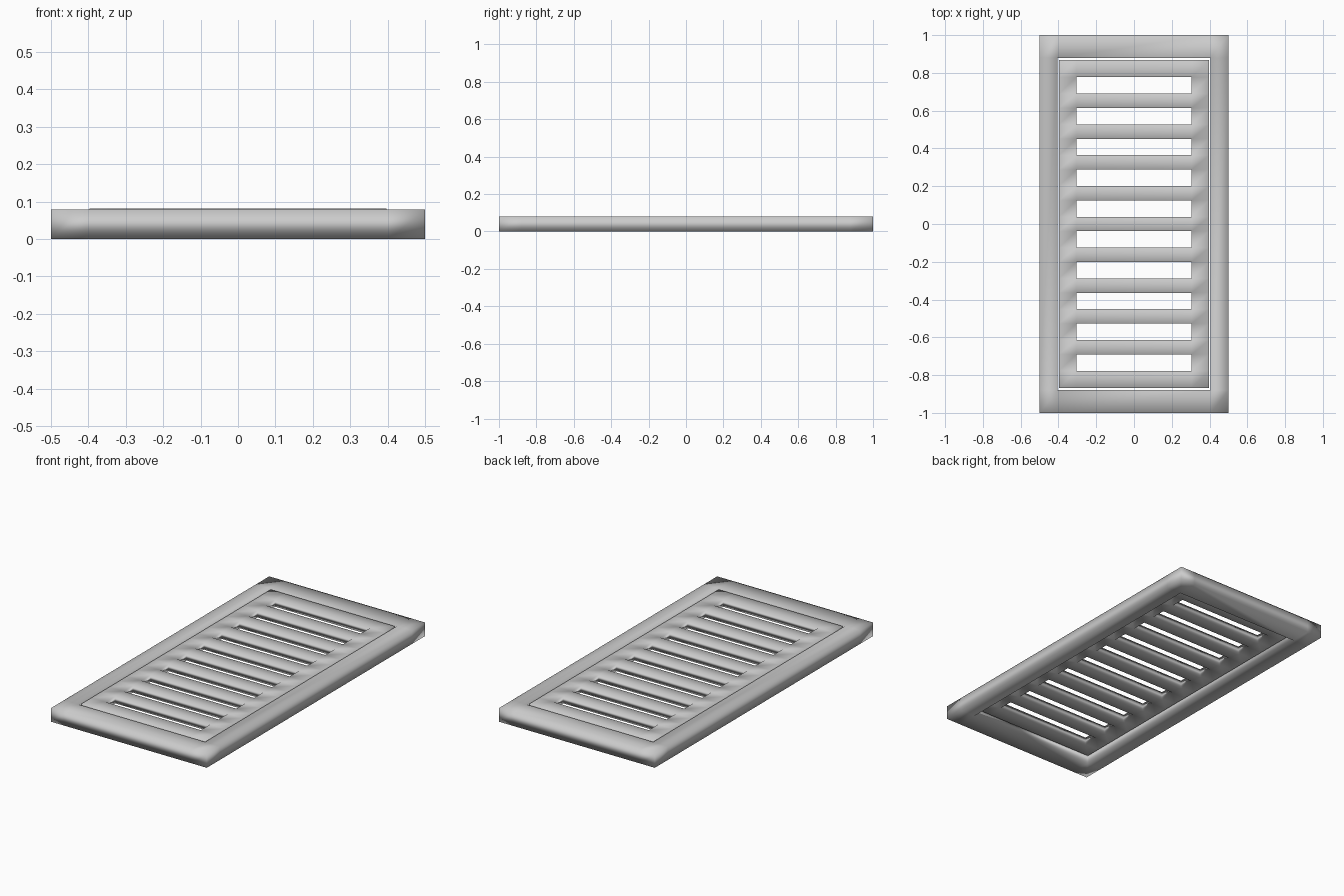
import bpy
import bmesh

cube = bpy.data.objects.get("Cube")
if cube:
    bpy.data.objects.remove(cube, do_unlink=True)

# Single flat colour
grey = bpy.data.materials.new("light_grey")
grey.use_nodes = True
colour = (0.6, 0.6, 0.6, 1)
grey.diffuse_color = colour
grey.node_tree.nodes["Principled BSDF"].inputs["Base Color"].default_value = colour


def slab(name, xs, ys, is_hole, bottom, top):
    """Flat slab on a grid of cut lines, leaving out the cells that are holes."""
    bm = bmesh.new()
    rows = [[bm.verts.new((x, y, bottom)) for x in xs] for y in ys]
    for j in range(len(ys) - 1):
        for i in range(len(xs) - 1):
            if not is_hole(i, j):
                bm.faces.new((rows[j][i], rows[j][i + 1],
                              rows[j + 1][i + 1], rows[j + 1][i]))
    raised = bmesh.ops.extrude_face_region(bm, geom=bm.faces[:], use_keep_orig=True)
    verts = [g for g in raised["geom"] if isinstance(g, bmesh.types.BMVert)]
    bmesh.ops.translate(bm, verts=verts, vec=(0, 0, top - bottom))
    bmesh.ops.recalc_face_normals(bm, faces=bm.faces[:])
    mesh = bpy.data.meshes.new(name)
    bm.to_mesh(mesh)
    bm.free()
    mesh.materials.append(grey)
    mesh.shade_smooth()
    obj = bpy.data.objects.new(name, mesh)
    bpy.context.collection.objects.link(obj)
    # Flat broad faces with softly shaded walls
    soft = obj.modifiers.new("soft_walls", 'WEIGHTED_NORMAL')
    soft.mode = 'FACE_AREA'
    return obj


# Outer frame: one rectangular opening
slab("outer_frame", [-0.5, -0.405, 0.405, 0.5], [-1, -0.88, 0.88, 1],
     lambda i, j: i == 1 and j == 1, 0, 0.079)

# Slotted grille plate, loose inside the frame
slots, pitch, half_slot = 10, 0.163, 0.0435
cuts = [-0.867]
for k in range(slots):
    centre = (k - (slots - 1) / 2) * pitch
    cuts += [centre - half_slot, centre + half_slot]
cuts.append(0.867)
slab("grille_plate", [-0.397, -0.305, 0.305, 0.397], cuts,
     lambda i, j: i == 1 and j % 2 == 1, 0.04, 0.081)
